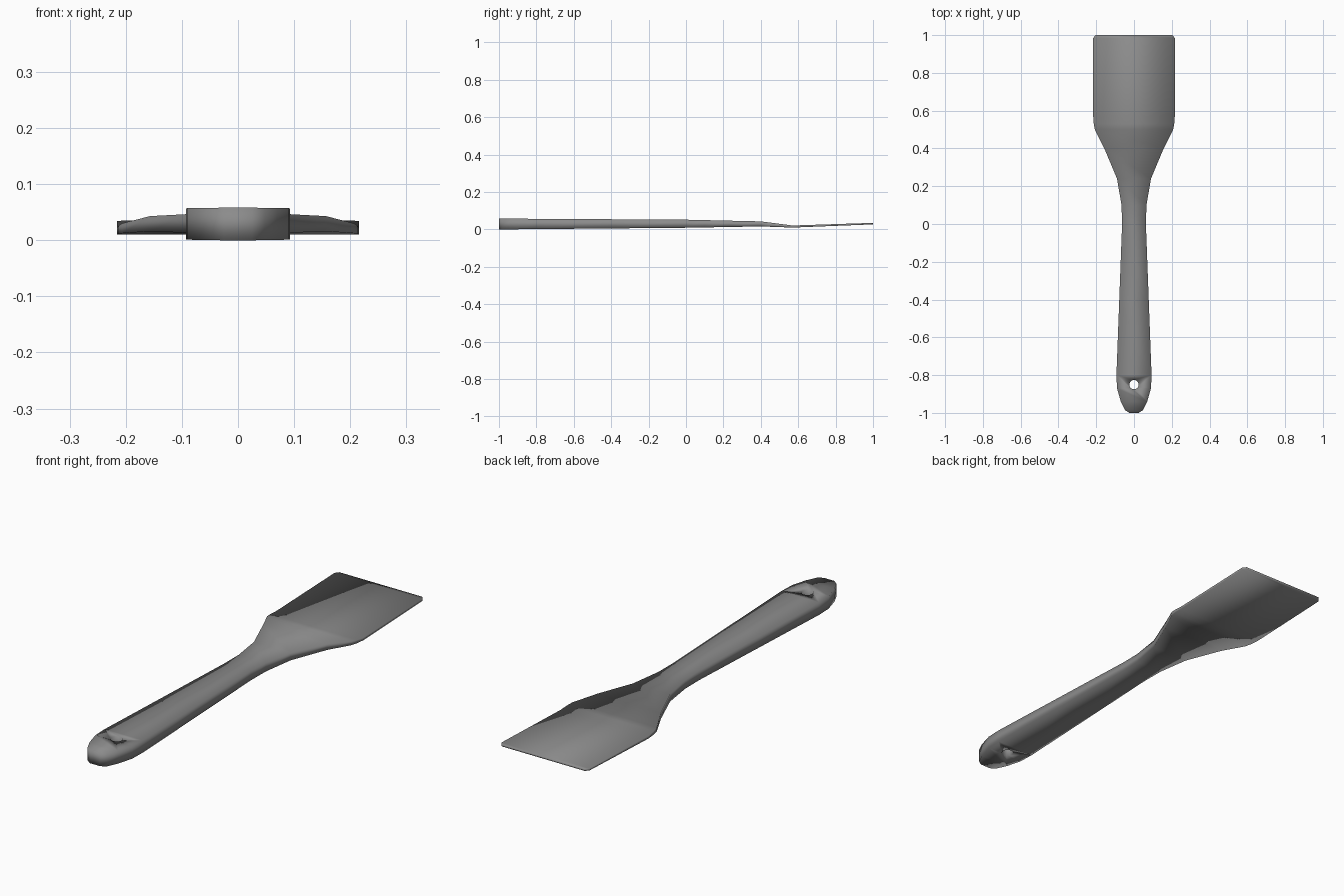
import bpy
import bmesh

old = bpy.data.objects.get("Cube")
if old:
    bpy.data.objects.remove(old, do_unlink=True)

# One plain grey plastic
grey = bpy.data.materials.new("grey_plastic")
grey.use_nodes = True
colour = (0.26, 0.26, 0.26, 1)
grey.diffuse_color = colour
grey.node_tree.nodes["Principled BSDF"].inputs["Base Color"].default_value = colour

# Outline: position along the length, half width
OUTLINE = [
    (-1.0, 0.025), (-0.985, 0.048), (-0.94, 0.07), (-0.87, 0.09),
    (-0.8, 0.093), (-0.4, 0.078), (0.0, 0.063), (0.1, 0.066),
    (0.24, 0.09), (0.4, 0.157), (0.5, 0.207), (0.53, 0.213),
    (0.57, 0.216), (0.985, 0.216), (1.0, 0.203),
]
# Side profile: position along the length, underside, upper side
PROFILE = [
    (-1.0, 0.0, 0.058), (0.0, 0.009, 0.052), (0.4, 0.016, 0.043),
    (0.57, 0.01, 0.021), (1.0, 0.027, 0.035),
]


def heights(y):
    """Underside and upper side at y, read along the side profile."""
    for (y0, b0, t0), (y1, b1, t1) in zip(PROFILE, PROFILE[1:]):
        if y <= y1:
            f = (y - y0) / (y1 - y0)
            return b0 + f * (b1 - b0), t0 + f * (t1 - t0)


# Handle and blade as one lofted body of rectangular sections
bm = bmesh.new()
rings = []
for y, half in OUTLINE:
    low, high = heights(y)
    corners = ((-half, low), (half, low), (half, high), (-half, high))
    rings.append([bm.verts.new((x, y, z)) for x, z in corners])
for a, b in zip(rings, rings[1:]):
    for i in range(4):
        j = (i + 1) % 4
        bm.faces.new((a[i], a[j], b[j], b[i]))
bm.faces.new(rings[0])
bm.faces.new(rings[-1])
bmesh.ops.recalc_face_normals(bm, faces=bm.faces)
mesh = bpy.data.meshes.new("spatula")
bm.to_mesh(mesh)
bm.free()
mesh.materials.append(grey)
spatula = bpy.data.objects.new("spatula", mesh)
bpy.context.collection.objects.link(spatula)

# Hanging hole through the handle end
bpy.ops.mesh.primitive_cylinder_add(vertices=12, radius=0.025, depth=0.3,
                                    location=(0, -0.85, 0.03))
cutter = bpy.context.object
cutter.name = "hole_cutter"
cutter.hide_render = True
cutter.data.materials.append(grey)
cut = spatula.modifiers.new("hanging_hole", "BOOLEAN")
cut.operation = "DIFFERENCE"
cut.solver = "EXACT"
cut.object = cutter

bpy.ops.object.select_all(action="DESELECT")
spatula.select_set(True)
bpy.context.view_layer.objects.active = spatula
bpy.ops.object.modifier_apply(modifier=cut.name)
bpy.data.objects.remove(cutter, do_unlink=True)

# Soft shading over the whole body
bpy.ops.object.shade_smooth()
